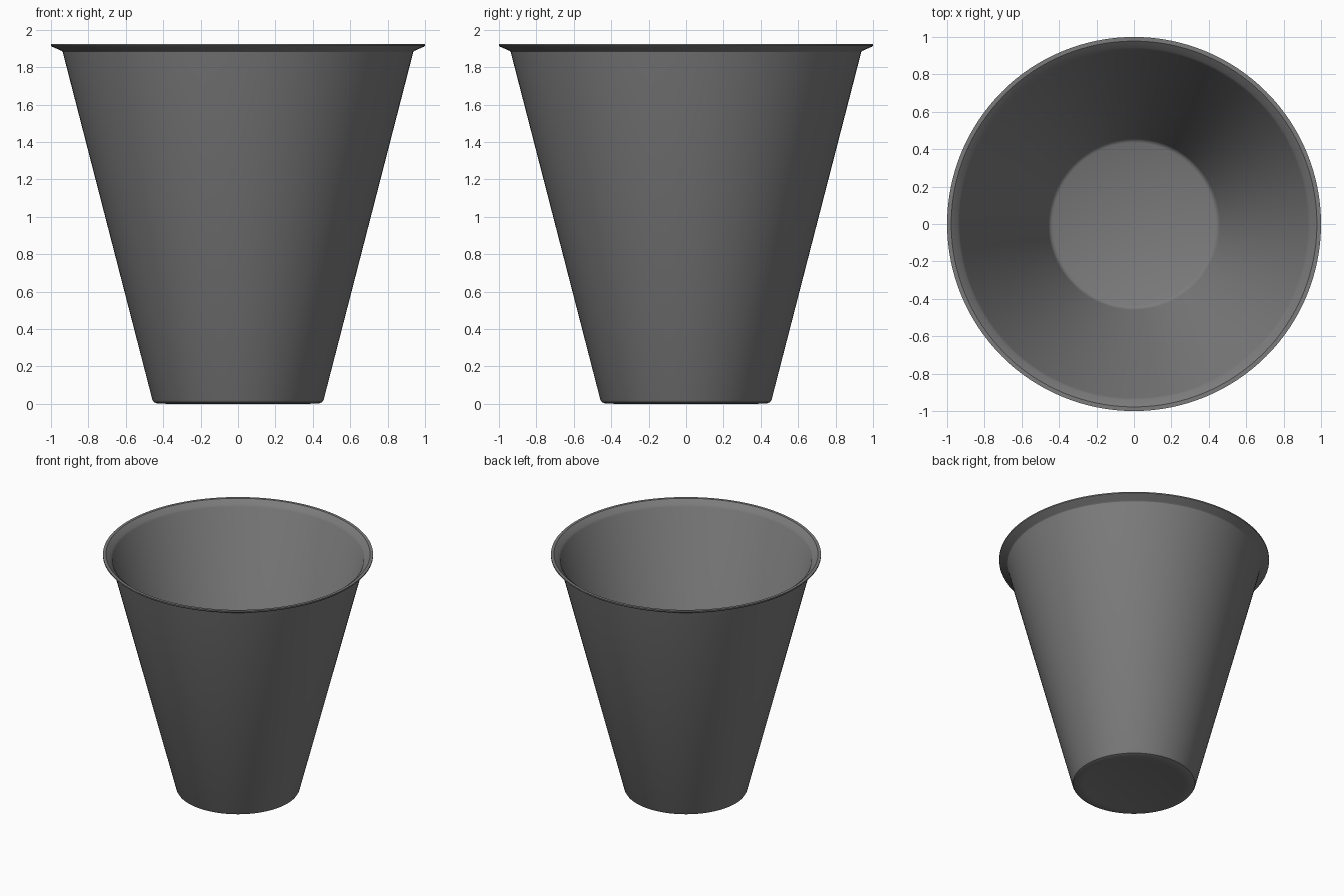
import bpy
import bmesh
import math
from mathutils import Matrix, Vector

default = bpy.data.objects.get("Cube")
if default:
    bpy.data.objects.remove(default, do_unlink=True)


def make_material(name, rgb):
    mat = bpy.data.materials.new(name)
    mat.use_nodes = True
    colour = (*rgb, 1.0)
    mat.diffuse_color = colour
    mat.node_tree.nodes["Principled BSDF"].inputs["Base Color"].default_value = colour
    return mat


def lathe(name, profile, mat, steps=128):
    """Spin an (r, z) profile about the z axis into a closed solid."""
    bm = bmesh.new()
    verts = [bm.verts.new((r, 0, z)) for r, z in profile]
    edges = [bm.edges.new(pair) for pair in zip(verts, verts[1:])]
    bmesh.ops.spin(bm, geom=verts + edges, cent=(0, 0, 0), axis=(0, 0, 1),
                   angle=math.tau, steps=steps, use_duplicate=False)
    bmesh.ops.remove_doubles(bm, verts=bm.verts, dist=0.0005)
    bmesh.ops.recalc_face_normals(bm, faces=bm.faces)
    mesh = bpy.data.meshes.new(name)
    bm.to_mesh(mesh)
    bm.free()
    mesh.materials.append(mat)
    obj = bpy.data.objects.new(name, mesh)
    bpy.context.collection.objects.link(obj)
    bpy.ops.object.select_all(action="DESELECT")
    obj.select_set(True)
    bpy.context.view_layer.objects.active = obj
    bpy.ops.object.shade_smooth_by_angle(angle=math.radians(30))
    return obj


grey = make_material("grey_plastic", (0.2, 0.2, 0.2))

# Underside with a rounded heel
heel = [(0, 0.005), (0.36, 0.005), (0.38, 0), (0.435, 0.003),
        (0.45, 0.009), (0.458, 0.022)]
# Tapered wall running out to the flared lip
outer = [(0.937, 1.88), (0.945, 1.888), (0.995, 1.91), (1.0, 1.915)]
# Flat rim, then the sloped inner face of the lip
rim = [(1.0, 1.925), (0.978, 1.925), (0.942, 1.896), (0.93, 1.88)]
# Inner wall and floor
inner = [(0.458, 0.035), (0.45, 0.023), (0.435, 0.015), (0, 0.015)]

lathe("tapered_cup", heel + outer + rim + inner, grey)
